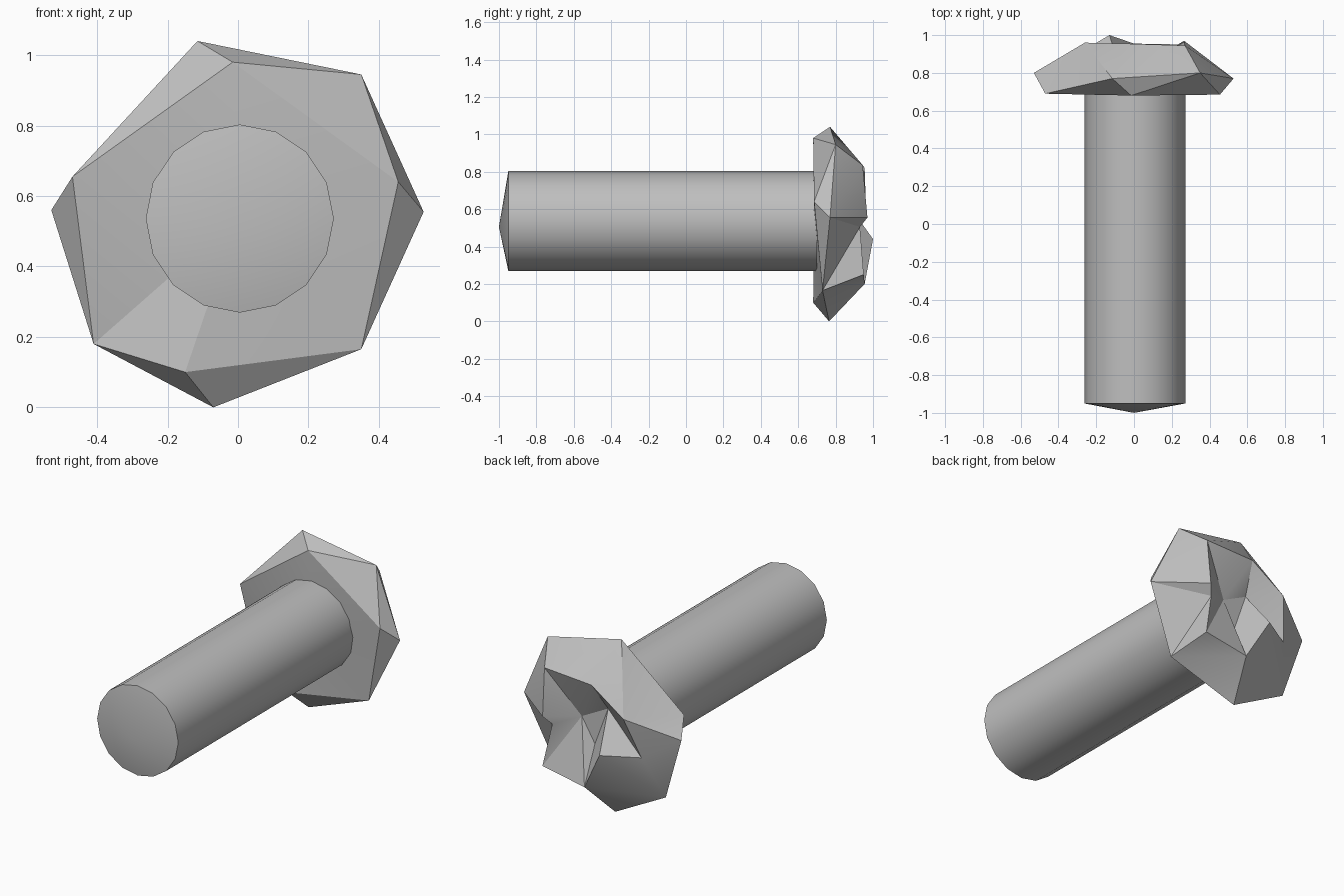
import bpy, bmesh, math
from mathutils import Matrix, Vector

if "Cube" in bpy.data.objects:
    bpy.data.objects.remove(bpy.data.objects["Cube"], do_unlink=True)

grey = bpy.data.materials.new("plain grey")
grey.use_nodes = True
color = (0.52, 0.52, 0.52, 1)
grey.diffuse_color = color
grey.node_tree.nodes["Principled BSDF"].inputs["Base Color"].default_value = color


def add_object(name, bm, angle):
    bmesh.ops.recalc_face_normals(bm, faces=bm.faces)
    mesh = bpy.data.meshes.new(name)
    bm.to_mesh(mesh)
    bm.free()
    mesh.materials.append(grey)
    obj = bpy.data.objects.new(name, mesh)
    bpy.context.collection.objects.link(obj)
    bpy.ops.object.select_all(action="DESELECT")
    obj.select_set(True)
    bpy.context.view_layer.objects.active = obj
    bpy.ops.object.shade_smooth_by_angle(angle=math.radians(angle))


# Shaft: a round bar along y with a shallow pointed end
bm = bmesh.new()
front, back, radius = -0.95, 0.7, 0.267
bmesh.ops.create_cone(
    bm, cap_ends=True, segments=16, radius1=radius, radius2=radius, depth=back - front,
    matrix=Matrix.Translation((0.005, (front + back) / 2, 0.536)) @ Matrix.Rotation(math.pi / 2, 4, "X"))
end_cap = min(bm.faces, key=lambda f: f.calc_center_median().y)
tip = bmesh.ops.poke(bm, faces=[end_cap])["verts"][0]
tip.co = Vector((0, -1, 0.505))
add_object("shaft", bm, 25)

# Head: an irregular faceted nut shape with a broken recess in its back
points = {
    # collar against the shaft
    "collar_hub": (0, 0.685, 0.54),
    "collar_top": (-0.015, 0.68, 0.98), "collar_left": (0.455, 0.685, 0.64),
    "collar_low": (-0.15, 0.68, 0.10), "collar_right": (-0.47, 0.69, 0.655),
    # widest ring
    "top": (-0.115, 0.77, 1.04), "top_left": (0.35, 0.80, 0.945),
    "left": (0.527, 0.77, 0.555), "low_left": (0.35, 0.73, 0.165),
    "bottom": (-0.07, 0.765, 0), "low_right": (-0.41, 0.775, 0.18),
    "right": (-0.53, 0.80, 0.56),
    # rim of the recess
    "rim_top_left": (0.27, 0.945, 0.835), "rim_top": (-0.045, 0.955, 0.82),
    "rim_right": (-0.26, 0.96, 0.675), "notch": (-0.326, 0.885, 0.435),
    "peak": (-0.13, 1, 0.44), "rim_low": (0, 0.955, 0.2),
    "rim_low_left": (0.28, 0.95, 0.25), "rim_left": (0.265, 0.97, 0.555),
    "step": (0.229, 0.93, 0.505),
    # floor of the recess
    "pit": (0.083, 0.86, 0.565), "pit_right": (-0.083, 0.85, 0.65),
    "pit_low": (0, 0.856, 0.42),
}
# Each fan of triangles: its shared corner, then the points around it
fans = [
    ("collar_hub", "collar_top collar_right low_right collar_low low_left collar_left collar_top"),
    ("top", "collar_right collar_top top_left rim_top_left rim_top rim_right collar_right"),
    ("top_left", "collar_top collar_left left rim_top_left"),
    ("left", "collar_left low_left step rim_left rim_top_left"),
    ("low_left", "collar_low bottom rim_low rim_low_left step"),
    ("low_right", "collar_low bottom rim_low peak notch right collar_right"),
    ("rim_right", "collar_right right notch pit_right rim_top"),
    ("pit_right", "notch peak pit_low pit rim_top"),
    ("rim_low", "peak pit_low pit rim_low_left"),
    ("pit", "rim_low_left step rim_left rim_top_left rim_top"),
]
bm = bmesh.new()
verts = {name: bm.verts.new(co) for name, co in points.items()}
for corner, around in fans:
    ring = around.split()
    for a, b in zip(ring, ring[1:]):
        bm.faces.new((verts[corner], verts[a], verts[b]))
add_object("head", bm, 22)
